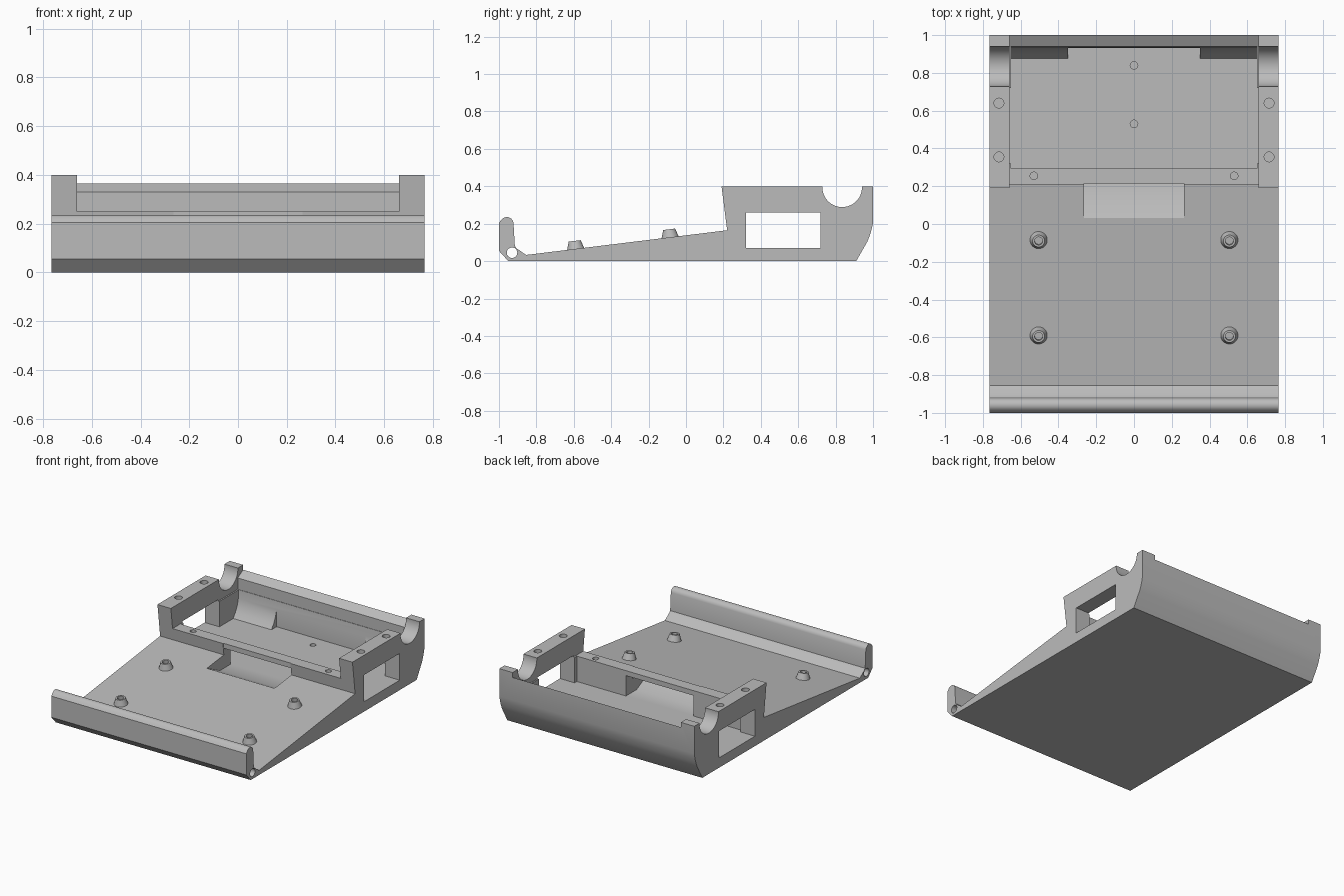
import bpy
import math
from mathutils import Matrix, Vector

default = bpy.data.objects.get("Cube")
if default:
    bpy.data.objects.remove(default, do_unlink=True)

# Single plastic colour
grey = bpy.data.materials.new("grey_plastic")
grey.use_nodes = True
COLOUR = (0.5, 0.5, 0.5, 1)
grey.diffuse_color = COLOUR
grey.node_tree.nodes["Principled BSDF"].inputs["Base Color"].default_value = COLOUR

HALF = 0.765


def extrude(name, profile, x0, x1):
    """Prism made from a (y, z) outline running from x0 to x1."""
    n = len(profile)
    verts = [(x, y, z) for x in (x0, x1) for y, z in profile]
    faces = [tuple(reversed(range(n))), tuple(range(n, 2 * n))]
    faces += [(i, (i + 1) % n, n + (i + 1) % n, n + i) for i in range(n)]
    mesh = bpy.data.meshes.new(name)
    mesh.from_pydata(verts, [], faces)
    mesh.materials.append(grey)
    obj = bpy.data.objects.new(name, mesh)
    bpy.context.collection.objects.link(obj)
    return obj


def box(name, x0, x1, y0, y1, z0, z1):
    return extrude(name, [(y0, z0), (y1, z0), (y1, z1), (y0, z1)], x0, x1)


def cone(name, centre, axis, r1, r2, depth, sides=32):
    """Round part whose middle sits at centre, pointing along axis."""
    bpy.ops.mesh.primitive_cone_add(vertices=sides, radius1=r1, radius2=r2, depth=depth)
    obj = bpy.context.object
    obj.name = name
    turn = Vector(axis).to_track_quat('Z', 'Y').to_matrix().to_4x4()
    obj.data.transform(Matrix.Translation(centre) @ turn)
    obj.data.materials.append(grey)
    return obj


def cut(target, cutter):
    mod = target.modifiers.new("cut", 'BOOLEAN')
    mod.operation = 'DIFFERENCE'
    mod.solver = 'EXACT'
    mod.object = cutter
    bpy.context.view_layer.objects.active = target
    bpy.ops.object.modifier_apply(modifier=mod.name)
    bpy.data.objects.remove(cutter, do_unlink=True)


def smooth(obj):
    bpy.ops.object.select_all(action='DESELECT')
    obj.select_set(True)
    bpy.context.view_layer.objects.active = obj
    bpy.ops.object.shade_smooth_by_angle(angle=math.radians(28))


# Side outline: rounded front lip, sloping deck, raised rear with curved back
lip = [(-0.958 + 0.036 * math.cos(a), 0.2 + 0.036 * math.sin(a))
       for a in (math.radians(10 + 20 * i) for i in range(8))]
outline = [(-0.95, 0), (0.91, 0), (0.97, 0.105), (0.982, 0.135), (0.991, 0.165),
           (1, 0.205), (1, 0.4), (0.19, 0.4), (0.22, 0.165), (-0.855, 0.033),
           (-0.905, 0.068), (-0.915, 0.08)] + lip + [(-1, 0.205), (-1, 0.055)]
body = extrude("cradle_body", outline, -HALF, HALF)

# Space between the two rear arms, with a sloped rim on the back wall
cut(body, extrude("arm_gap", [(0.1, 0.25), (0.94, 0.25), (0.94, 0.33),
                              (1.02, 0.377), (1.02, 0.5), (0.1, 0.5)], -0.66, 0.66))

# Rear pocket with a curved back, cleared in the middle
cut(body, extrude("pocket", [(0.295, 0.07), (0.875, 0.07), (0.9, 0.105), (0.92, 0.145),
                             (0.932, 0.19), (0.938, 0.26), (0.295, 0.26)], -0.65, 0.65))
cut(body, box("pocket_middle", -0.35, 0.35, 0.8, 0.932, 0.07, 0.19))

# Ramped passage from the deck under the front wall of the pocket
cut(body, extrude("passage", [(0.03, 0.142), (0.175, 0.07), (0.32, 0.07), (0.32, 0.215),
                              (0.214, 0.215), (0.214, 0.3), (0.03, 0.3)], -0.265, 0.265))

# Side windows and half-round grooves through both arms
for side in (-1, 1):
    x0, x1 = sorted((side * 0.64, side * 0.8))
    cut(body, box("window", x0, x1, 0.32, 0.72, 0.07, 0.26))
    cut(body, cone("groove", (side * 0.72, 0.835, 0.395), (1, 0, 0),
                   0.106, 0.106, 0.2, 64))

# Hinge bore along the front edge
cut(body, cone("bore", (0, -0.93, 0.045), (1, 0, 0), 0.028, 0.028, 2))

# Screw holes: arms, pocket front wall and pocket floor
holes = [(s * 0.715, y, 0.4, 0.026) for s in (-1, 1) for y in (0.355, 0.64)]
holes += [(s * 0.53, 0.255, 0.25, 0.02) for s in (-1, 1)]
holes += [(0, y, 0.07, 0.02) for y in (0.53, 0.84)]
for x, y, z, r in holes:
    cut(body, cone("screw_hole", (x, y, z), (0, 0, 1), r, r, 0.09, 24))
smooth(body)

# Tapered standoffs square to the deck, each with a screw hole
slope = math.atan2(0.132, 1.075)
normal = Vector((0, -math.sin(slope), math.cos(slope)))
for side, s in (("right", -1), ("left", 1)):
    for place, y in (("front", -0.59), ("rear", -0.085)):
        deck = Vector((s * 0.505, y, 0.033 + (y + 0.855) * math.tan(slope)))
        post = cone(f"{place}_{side}_standoff", deck + normal * 0.015, normal,
                    0.05, 0.032, 0.056)
        cut(post, cone("standoff_hole", deck + normal * 0.04, normal, 0.021, 0.021, 0.05))
        smooth(post)
